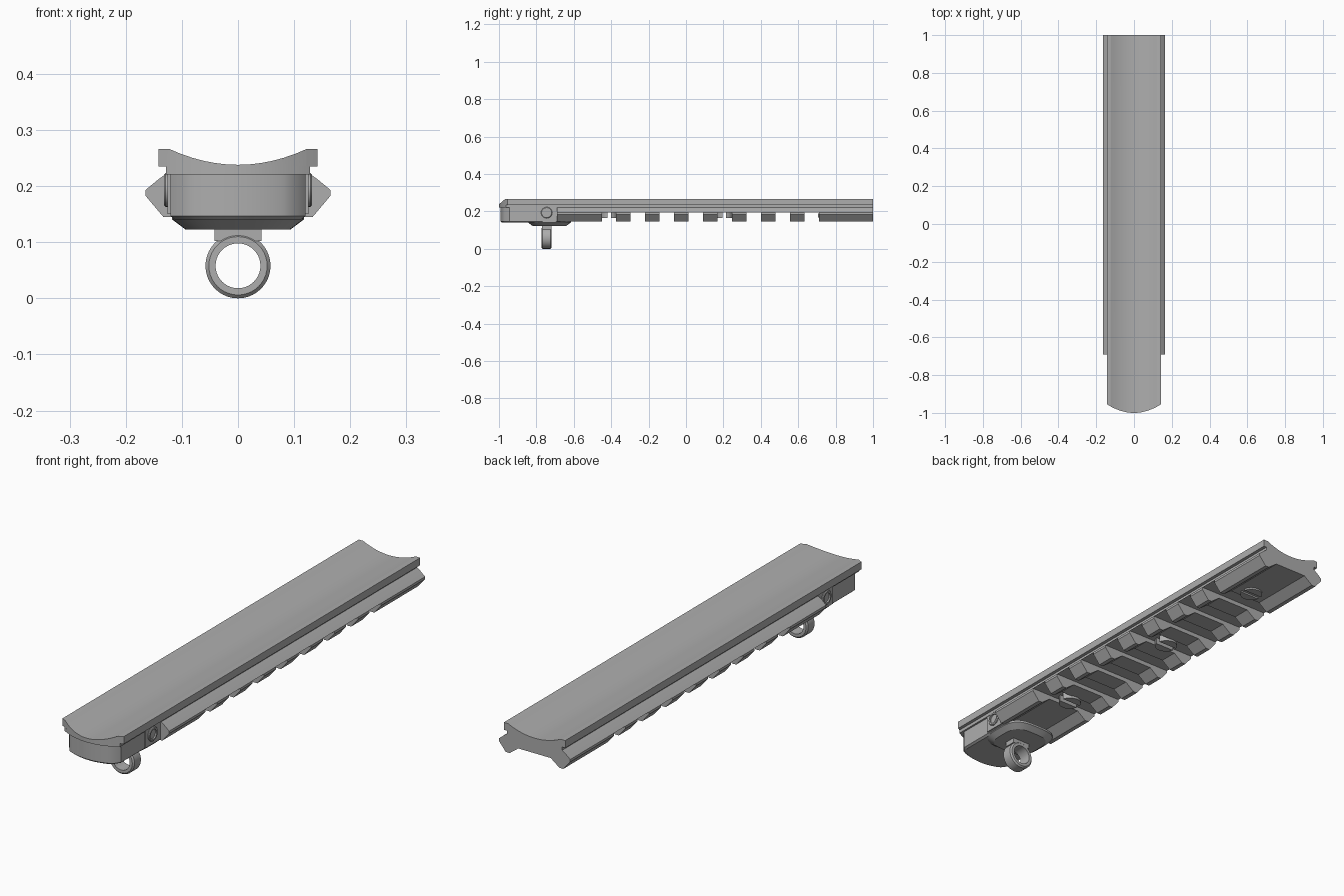
import bpy, bmesh, math
from mathutils import Matrix

cube = bpy.data.objects.get("Cube")
if cube:
    bpy.data.objects.remove(cube, do_unlink=True)

GREY = (0.42, 0.42, 0.42, 1)
grey = bpy.data.materials.new("plain_grey")
grey.use_nodes = True
grey.diffuse_color = GREY
grey.node_tree.nodes["Principled BSDF"].inputs["Base Color"].default_value = GREY
parts = []


def finish(name, bm):
    bmesh.ops.recalc_face_normals(bm, faces=bm.faces)
    mesh = bpy.data.meshes.new(name)
    bm.to_mesh(mesh)
    bm.free()
    mesh.materials.append(grey)
    obj = bpy.data.objects.new(name, mesh)
    bpy.context.collection.objects.link(obj)
    parts.append(obj)
    return obj


def loft(name, rings, closed=False):
    """Skin a row of equal-length loops; cap the ends unless the row is closed."""
    bm = bmesh.new()
    loops = [[bm.verts.new(p) for p in ring] for ring in rings]
    pairs = list(zip(loops, loops[1:]))
    if closed:
        pairs.append((loops[-1], loops[0]))
    else:
        bm.faces.new(loops[0])
        bm.faces.new(loops[-1])
    for a, b in pairs:
        for i in range(len(a)):
            j = (i + 1) % len(a)
            bm.faces.new((a[i], a[j], b[j], b[i]))
    return finish(name, bm)


def mirrored(half):
    return half + [(-x, z) for x, z in reversed(half)]


def along_y(name, profile, y0, y1):
    return loft(name, [[(x, y, z) for x, z in profile] for y in (y0, y1)])


def box(name, x, y0, y1, z0, z1):
    return along_y(name, mirrored([(x, z0), (x, z1)]), y0, y1)


def tube(name, inner, outer, half, bevel, matrix, steps=40):
    """Hollow band around the local z axis."""
    section = [(inner, -half), (outer - bevel, -half), (outer, bevel - half),
               (outer, half - bevel), (outer - bevel, half), (inner, half)]
    rings = []
    for i in range(steps):
        a = math.tau * i / steps
        rings.append([(r * math.cos(a), r * math.sin(a), h) for r, h in section])
    obj = loft(name, rings, closed=True)
    obj.data.transform(matrix)
    return obj


# Top plate with a scooped upper face and a bowed front edge
def front_y(x):
    return -1 + 0.045 * (x / 0.142) ** 2


def scoop(x):
    return 0.266 - 0.028 * (1 - min(1, abs(x) / 0.122) ** 2)


def bowed_slab(name, half, top, bottom, count=14):
    xs = [half * (2 * i / count - 1) for i in range(count + 1)]
    if half > 0.122:
        xs = sorted(xs + [-0.122, 0.122])
    return loft(name, [[(x, front_y(x), bottom), (x, 1, bottom),
                        (x, 1, top(x)), (x, front_y(x), top(x))] for x in xs])


bowed_slab("top_plate", 0.142, scoop, 0.235)
bowed_slab("plate_neck", 0.128, lambda x: 0.2355, 0.221)

# Rail body and the feet below it, broken by cross slots
along_y("rail_body", mirrored([(0.165, 0.193), (0.142, 0.212), (0.128, 0.222)]), -0.69, 1)
foot = mirrored([(0.165, 0.193), (0.165, 0.183), (0.133, 0.145), (0.115, 0.145), (0.075, 0.175)])
spans = [(-0.69, -0.45), (0.71, 1)]
spans += [(-0.373 + 0.155 * i, -0.296 + 0.155 * i) for i in range(7)]
for y0, y1 in spans:
    along_y("rail_tooth", foot, y0, y1)


# Slotted screw heads under the rail
def screw(y, z, r, height):
    for side in (1, -1):
        arc = [math.radians(12 + 156 * i / 12) for i in range(13)]
        outline = [(r * math.cos(a), y + side * r * math.sin(a)) for a in arc]
        loft("screw_head", [[(px, py, h) for px, py in outline] for h in (z, z + height)])


screw(0.75, 0.168, 0.045, 0.02)
screw(0.205, 0.165, 0.045, 0.03)
screw(-0.41, 0.165, 0.045, 0.03)
screw(-0.9, 0.14, 0.04, 0.02)


# End cap and the tapered foot pad, both with rounded outlines
def rounded(cx, cy, hx, hy, power, steps=48):
    pts = []
    for i in range(steps):
        a = math.tau * i / steps
        c, s = math.cos(a), math.sin(a)
        pts.append((cx + hx * math.copysign(abs(c) ** power, c),
                    cy + hy * math.copysign(abs(s) ** power, s)))
    return pts


def cap_outline(inset):
    half = 0.12 - inset
    front = [(half * (i / 6 - 1), 0) for i in range(13)]
    front = [(x, -0.993 + inset + 0.03 * (x / half) ** 2 + 0.02 * (abs(x) / half) ** 12)
             for x, _ in front]
    return front + [(half, -0.67), (-half, -0.67)]


loft("end_cap", [[(x, y, z) for x, y in cap_outline(i)]
                 for z, i in ((0.14, 0.008), (0.147, 0), (0.225, 0))])
loft("foot_pad", [[(x, y, z) for x, y in rounded(0, -0.73, 0.118 - i, 0.115 - i, 0.6)]
                  for z, i in ((0.123, 0.024), (0.141, 0), (0.15, 0))])
box("cap_side_block", 0.126, -0.79, -0.69, 0.15, 0.222)

# Cross pin through the cap
turn_x = Matrix.Rotation(math.pi / 2, 4, 'Y')
tube("cross_pin", 0.02, 0.03, 0.132, 0.003, Matrix.Translation((0, -0.745, 0.193)) @ turn_x, 24)

# Hanging ring and its stem
turn_y = Matrix.Rotation(math.pi / 2, 4, 'X')
tube("hanging_ring", 0.04, 0.058, 0.027, 0.006, Matrix.Translation((0, -0.745, 0.058)) @ turn_y)
box("ring_stem", 0.042, -0.77, -0.72, 0.102, 0.126)

# Soft shading with sharp edges kept
bpy.ops.object.select_all(action='DESELECT')
for obj in parts:
    obj.select_set(True)
bpy.context.view_layer.objects.active = parts[0]
bpy.ops.object.shade_smooth_by_angle(angle=math.radians(30))
